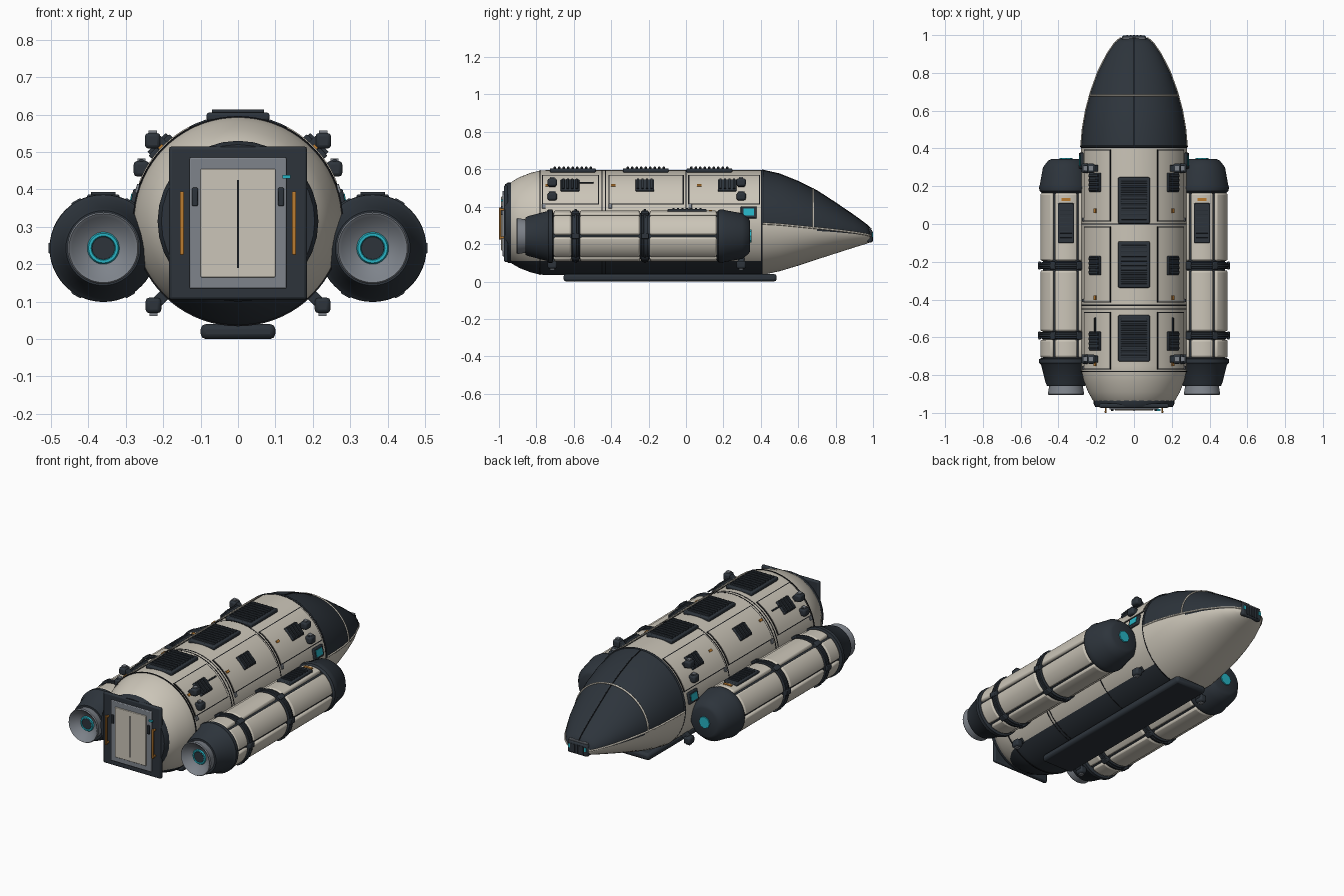
import bpy, bmesh
from math import sin, cos, pi, radians
from mathutils import Matrix, Vector

cube = bpy.data.objects.get("Cube")
if cube:
    bpy.data.objects.remove(cube, do_unlink=True)


def material(name, r, g, b):
    m = bpy.data.materials.new(name)
    m.use_nodes = True
    m.diffuse_color = (r, g, b, 1)
    m.node_tree.nodes["Principled BSDF"].inputs["Base Color"].default_value = (r, g, b, 1)
    return m


CREAM = material("warm white", .60, .56, .48)
DARK = material("dark slate", .026, .034, .044)
BLACK = material("seam black", .008, .009, .011)
GREY = material("mid grey", .21, .23, .26)
ORANGE = material("orange", .50, .20, .03)
CYAN = material("cyan", .02, .45, .55)

HULL_R, HULL_Z = .28, .315
POD_X, POD_Z = .36, .243


def finish(name, bm, mats, bevel=0, mirror=False, angle=35):
    bmesh.ops.recalc_face_normals(bm, faces=bm.faces)
    me = bpy.data.meshes.new(name)
    bm.to_mesh(me)
    bm.free()
    for m in mats:
        me.materials.append(m)
    me.shade_smooth()
    me.set_sharp_from_angle(angle=radians(angle))
    ob = bpy.data.objects.new(name, me)
    bpy.context.collection.objects.link(ob)
    if bevel:
        mod = ob.modifiers.new("Bevel", "BEVEL")
        mod.width, mod.segments, mod.limit_method = bevel, 2, "ANGLE"
        mod.angle_limit = radians(40)
    if mirror:
        ob.modifiers.new("Mirror", "MIRROR")
    return ob


def loft(rings, closed=False):
    """Skin a row of closed rings; cap the ends or join them."""
    bm = bmesh.new()
    rows = [[bm.verts.new(p) for p in ring] for ring in rings]
    pairs = list(zip(rows, rows[1:])) + ([(rows[-1], rows[0])] if closed else [])
    for a, b in pairs:
        n = len(a)
        for i in range(n):
            j = (i + 1) % n
            bm.faces.new((a[i], a[j], b[j], b[i]))
    if not closed:
        bm.faces.new(rows[0])
        bm.faces.new(rows[-1])
    return bm


def circle(cx, cz, r, y, n):
    return [(cx + r * cos(2 * pi * i / n), y, cz + r * sin(2 * pi * i / n)) for i in range(n)]


def lathe(name, mat, profile, cx=0, cz=HULL_Z, n=48, closed=False, mirror=False):
    bm = loft([circle(cx, cz, r, y, n) for y, r in profile], closed)
    return finish(name, bm, [mat], mirror=mirror)


def arc_plate(name, mat, r0, r1, y0, y1, a0, a1, cx=0, cz=HULL_Z, bevel=0, mirror=True, n=10):
    """Plate wrapped round a lengthwise axis between two angles."""
    steps = [radians(a0 + (a1 - a0) * i / n) for i in range(n + 1)]
    path = [(r1, a) for a in steps] + [(r0, a) for a in reversed(steps)]
    rings = [[(cx + r * cos(a), y, cz + r * sin(a)) for r, a in path] for y in (y0, y1)]
    return finish(name, loft(rings), [mat], bevel, mirror)


def boxes(name, mat, specs, bevel=0, mirror=False):
    """Several boxes in one object: (centre, size, elevation of local z)."""
    bm = bmesh.new()
    for loc, size, elev in specs:
        mtx = (Matrix.Translation(loc) @ Matrix.Rotation(radians(90 - elev), 4, "Y")
               @ Matrix.Diagonal((*size, 1)))
        bmesh.ops.create_cube(bm, size=1, matrix=mtx)
    return finish(name, bm, [mat], bevel, mirror)


def on_hull(elev, y, r=HULL_R):
    a = radians(elev)
    return Vector((r * cos(a), y, HULL_Z + r * sin(a)))


def tube(name, mat, points, r):
    cu = bpy.data.curves.new(name, "CURVE")
    cu.dimensions, cu.bevel_depth, cu.bevel_resolution = "3D", r, 2
    sp = cu.splines.new("POLY")
    sp.points.add(len(points) - 1)
    for p, co in zip(sp.points, points):
        p.co = (*co, 1)
    cu.materials.append(mat)
    ob = bpy.data.objects.new(name, cu)
    bpy.context.collection.objects.link(ob)


# Main hull, with the belly cut in as a dark heat shield
hull_profile = [(-.96, .19), (-.93, .22), (-.89, .243), (-.83, .266), (-.78, .278),
                (-.75, HULL_R), (.41, HULL_R)]
bm = loft([circle(0, HULL_Z, r, y, 72) for y, r in hull_profile])
bmesh.ops.bisect_plane(bm, geom=bm.verts[:] + bm.edges[:] + bm.faces[:],
                       plane_co=(0, 0, .11), plane_no=(0, 0, 1))
for f in bm.faces:
    f.material_index = int(f.calc_center_median().z < .11)
finish("hull", bm, [CREAM, DARK])

# Ring seams
for y in (-.78, -.45, -.43, 0, .405):
    lathe("hull_seam", BLACK, [(y - .003, HULL_R + .001), (y + .003, HULL_R + .001)], n=72)
boxes("belly_keel", DARK, [((0, -.085, .02), (.2, 1.14, .04), 90)], .014)

# Nose: dark canopy above the split line, pale underside below
stations = [(.41, .28, .595, .31, .036), (.5, .272, .575, .305, .055),
            (.6, .255, .535, .295, .085), (.7, .228, .485, .285, .118),
            (.8, .192, .42, .275, .15), (.9, .142, .352, .262, .182),
            (.96, .1, .308, .252, .2), (.985, .07, .285, .245, .21)]


def nose_point(st, deg, lift=0):
    y, w, top, mid, low = st
    c, s = cos(radians(deg)), sin(radians(deg))
    return ((w + lift) * c, y, mid + ((top - mid if s > 0 else mid - low) + lift) * s)


bm = loft([[nose_point(st, i * 5) for i in range(72)] for st in stations])
for f in bm.faces:
    c = f.calc_center_median()
    split = .31 - .11 * (c.y - .41)
    f.material_index = int(c.z > split and len(f.verts) == 4)
finish("nose", bm, [CREAM, DARK], angle=50)

for deg in (0, 180):
    tube("canopy_side_trim", CREAM, [nose_point(st, deg) for st in stations], .005)
tube("canopy_centre_seam", BLACK, [nose_point(st, 90) for st in stations], .003)
arch = [.68] + [a + (b - a) * .8 for a, b in zip(stations[2][1:], stations[3][1:])]
tube("canopy_arch_trim", CREAM, [nose_point(arch, d, .001) for d in range(0, 181, 6)], .005)
tube("canopy_rear_trim", DARK, [nose_point(stations[0], d) for d in range(0, 181, 6)], .005)
boxes("nose_cap", DARK, [((0, .982, .243), (.13, .03, .07), 90)], .01)
boxes("nose_grille", DARK, [((i * .018, .993, .24), (.008, .014, .05), 90) for i in range(-2, 3)])
boxes("nose_light", CYAN, [((.052, .994, .25), (.014, .01, .022), 90)], mirror=True)
boxes("nose_brow", GREY, [((0, .984, .282), (.12, .014, .008), 90)], .002)

# Rear door
lathe("door_collar", DARK, [(-.968, .205), (-.95, .215), (-.92, .215)], n=32)
boxes("door_surround", DARK, [((0, -.962, .31), (.37, .022, .41), 90)], .008)
boxes("door_frame", GREY, [((0, -.975, .31), (.26, .014, .35), 90)], .004)
boxes("door_panel", CREAM, [((0, -.982, .31), (.2, .012, .29), 90)], .003)
boxes("door_seam", BLACK, [((0, -.988, .308), (.006, .004, .235), 90)])
boxes("door_latch", DARK, [((.115, -.983, .38), (.015, .014, .05), 90)], .003, True)
boxes("door_lamp", CYAN, [((.13, -.984, .434), (.022, .01, .01), 90)])
boxes("door_handle", ORANGE, [((.15, -.994, .31), (.011, .012, .17), 90)]
      + [((.15, -.982, z), (.009, .02, .012), 90) for z in (.235, .385)], .003, True)

# Upper side panels: dark outline under a pale skin
for y0, y1 in ((-.77, -.465), (-.415, -.012), (.012, .395)):
    arc_plate("panel_outline", BLACK, .27, .282, y0, y1, 20, 64)
    arc_plate("panel_skin", CREAM, .27, .2845, y0 + .006, y1 - .006, 21.2, 62.8)
    boxes("panel_clip", GREY, [(on_hull(18, y0 + .01), (.025, .018, .014), 18)], .002, True)

# Side vents with slats, markers and rods
for y in (-.62, -.22, .22):
    boxes("side_vent", DARK, [(on_hull(44, y, .286), (.08, .1, .016), 44)], .004, True)
    boxes("side_vent_slats", DARK, [(on_hull(44, y + i * .024, .297), (.07, .012, .012), 44)
                                    for i in (-1.5, -.5, .5, 1.5)], .002, True)
for y in (-.74, -.39, .07):
    boxes("orange_marker", ORANGE, [(on_hull(44, y, .286), (.014, .024, .008), 44)], 0, True)
boxes("side_rod", DARK, [(on_hull(46, -.535, .296), (.008, .08, .008), 46)], .002, True)

# Roof vents
for y in (-.605, -.215, .125):
    boxes("roof_vent", DARK, [((0, y, .594), (.168, .245, .022), 90)], .006)
    boxes("roof_vent_slats", DARK, [((0, y + i * .024, .608), (.14, .013, .012), 90)
                                    for i in range(-4, 5)], .003)

# Thruster blocks front and rear
for y in (-.715, .295):
    for x, z, elev in ((.228, .53, 45), (.258, .455, 30), (.226, .09, -45)):
        boxes("thruster_block", DARK, [((x, y, z), (.042, .05, .042), 90)], .01, True)
        foot = on_hull(elev, y, .285)
        boxes("thruster_foot", DARK, [(foot, (.03, .035, .05), elev)], .003, True)
        tip = z + (.024 if z > HULL_Z else -.024)
        boxes("thruster_nozzle", GREY, [((x, y, tip), (.022, .022, .008), 90)], 0, True)

# Side windows
boxes("side_window_frame", DARK, [(on_hull(11, .335, .283), (.065, .085, .016), 11)], .005, True)
boxes("side_window", CYAN, [(on_hull(11, .335, .29), (.038, .055, .008), 11)], 0, True)

# Side pods
pod = dict(cx=POD_X, cz=POD_Z, mirror=True)
lathe("pod_core", DARK, [(-.74, .122), (.2, .122)], **pod)
lathe("pod_front_cap", DARK, [(.165, .13), (.175, .14), (.195, .143), (.21, .138), (.3, .122),
                              (.335, .095), (.343, .08)], **pod)
lathe("pod_front_light", CYAN, [(.33, .036), (.349, .034)], n=8, **pod)
lathe("pod_rear_cap", DARK, [(-.71, .13), (-.715, .143), (-.735, .143), (-.745, .132),
                             (-.84, .108), (-.858, .1)], **pod)
lathe("pod_nozzle", GREY, [(-.85, .088), (-.9, .096), (-.906, .092), (-.9, .084),
                           (-.875, .064), (-.862, .03), (-.85, .03)], closed=True, **pod)
lathe("pod_nozzle_core", DARK, [(-.85, .035), (-.872, .03)], n=24, **pod)
lathe("pod_nozzle_glow", CYAN, [(-.868 + .007 * sin(k * pi / 3), .036 + .007 * cos(k * pi / 3))
                                for k in range(6)], n=32, closed=True, **pod)
for y0, y1 in ((-.708, -.612), (-.568, -.245), (-.195, .165)):
    for k in range(6):
        arc_plate("pod_panel", CREAM, .11, .137, y0, y1, k * 60 + 2.5, k * 60 + 57.5,
                  bevel=.012, **pod)
for y in (-.59, -.22):
    lathe("pod_band", DARK, [(y - .018, .125), (y - .016, .138), (y - .007, .138), (y - .005, .144),
                             (y + .005, .144), (y + .007, .138), (y + .016, .138),
                             (y + .018, .125)], **pod)
    for k in range(6):
        a = k * 60
        at = (POD_X + .14 * cos(radians(a)), y, POD_Z + .14 * sin(radians(a)))
        boxes("pod_band_stud", DARK, [(at, (.03, .042, .014), a)], .004, True)
boxes("pod_vent", DARK, [((POD_X, .005, .378), (.086, .21, .018), 90)], .005, True)
boxes("pod_vent_slats", DARK, [((POD_X, .005 + i * .024, .388), (.066, .012, .01), 90)
                               for i in range(-3, 4)], .002, True)
boxes("pod_marker", ORANGE, [((POD_X, .13, .38), (.05, .016, .006), 90)], 0, True)
